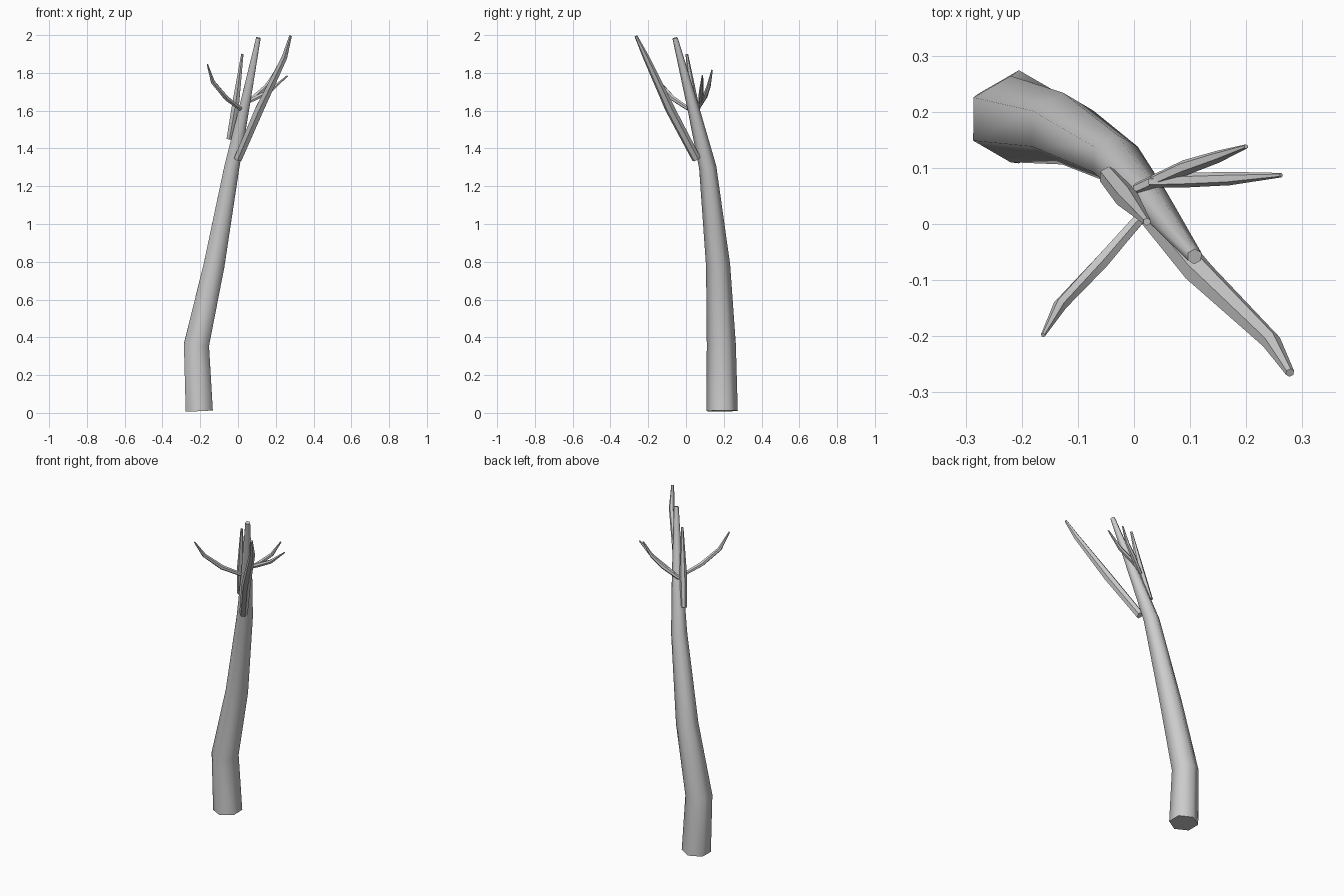
import bpy, bmesh, math
from mathutils import Vector

cube = bpy.data.objects.get("Cube")
if cube:
    bpy.data.objects.remove(cube, do_unlink=True)

bark = bpy.data.materials.new("grey bark")
bark.use_nodes = True
GREY = (0.6, 0.6, 0.6, 1)
bark.diffuse_color = GREY
bark.node_tree.nodes["Principled BSDF"].inputs["Base Color"].default_value = GREY


def limb(name, stations, sides=6, smooth_angle=65):
    """Tapered limb through stations of (x, y, z, radius), capped at both ends."""
    pts = [Vector(s[:3]) for s in stations]
    bm = bmesh.new()
    rings = []
    for i, p in enumerate(pts):
        # Ring plane follows the average direction of the neighbouring spans
        before = (p - pts[i - 1]).normalized() if i else Vector()
        after = (pts[i + 1] - p).normalized() if i < len(pts) - 1 else Vector()
        axis = (before + after).normalized()
        v = (Vector((0, 1, 0)) - axis * axis.y).normalized()
        u = v.cross(axis)
        ring = []
        for k in range(sides):
            a = 2 * math.pi * k / sides
            ring.append(bm.verts.new(p + (v * math.cos(a) + u * math.sin(a)) * stations[i][3]))
        rings.append(ring)
    for lower, upper in zip(rings, rings[1:]):
        for k in range(sides):
            n = (k + 1) % sides
            bm.faces.new((lower[k], lower[n], upper[n], upper[k]))
    bm.faces.new(rings[0])
    bm.faces.new(rings[-1])
    bmesh.ops.recalc_face_normals(bm, faces=bm.faces)
    mesh = bpy.data.meshes.new(name)
    bm.to_mesh(mesh)
    bm.free()
    mesh.materials.append(bark)
    obj = bpy.data.objects.new(name, mesh)
    bpy.context.collection.objects.link(obj)
    bpy.ops.object.select_all(action='DESELECT')
    obj.select_set(True)
    bpy.context.view_layer.objects.active = obj
    bpy.ops.object.shade_smooth_by_angle(angle=math.radians(smooth_angle))
    return obj


# Leaning trunk
limb("trunk", [
    (-0.205, 0.191, 0.01, 0.083),
    (-0.22, 0.187, 0.36, 0.077),
    (-0.127, 0.17, 0.78, 0.064),
    (-0.033, 0.115, 1.3, 0.046),
    (0.03, 0.042, 1.6, 0.032),
    (0.108, -0.058, 1.985, 0.014),
])

# Long front branch
limb("long_branch", [
    (0.0, 0.055, 1.345, 0.024),
    (0.115, -0.085, 1.61, 0.026),
    (0.245, -0.21, 1.88, 0.017),
    (0.278, -0.265, 1.995, 0.008),
], smooth_angle=30)

# Upright branch close to the trunk
limb("upright_branch", [
    (-0.045, 0.085, 1.45, 0.018),
    (-0.012, 0.045, 1.64, 0.021),
    (0.023, 0.004, 1.9, 0.007),
], smooth_angle=30)

# Curved branch on the right
limb("right_branch", [
    (0.012, 0.012, 1.61, 0.011),
    (-0.06, -0.07, 1.665, 0.014),
    (-0.132, -0.145, 1.75, 0.012),
    (-0.162, -0.198, 1.845, 0.004),
], smooth_angle=30)

# Forked twigs on the left
limb("left_back_twig", [
    (0.005, 0.062, 1.61, 0.011),
    (0.09, 0.1, 1.675, 0.014),
    (0.15, 0.12, 1.73, 0.011),
    (0.2, 0.138, 1.815, 0.004),
], smooth_angle=30)
limb("left_twig", [
    (0.03, 0.075, 1.635, 0.01),
    (0.09, 0.078, 1.665, 0.013),
    (0.17, 0.081, 1.705, 0.012),
    (0.262, 0.087, 1.785, 0.004),
], smooth_angle=30)
